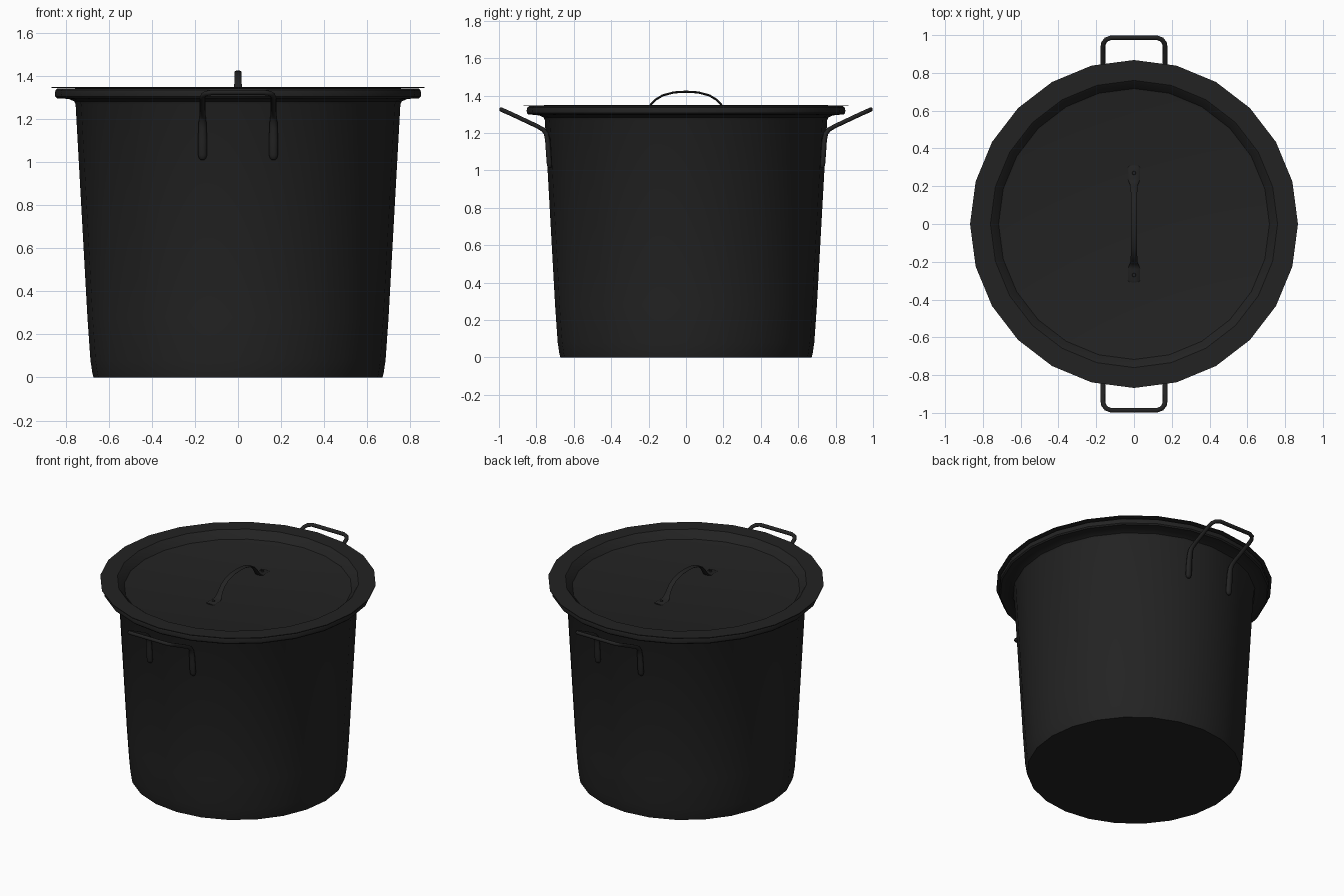
import bpy, bmesh, math
from mathutils import Vector

if "Cube" in bpy.data.objects:
    bpy.data.objects.remove(bpy.data.objects["Cube"])

SIDES = 24


def material(name, v):
    m = bpy.data.materials.new(name)
    m.diffuse_color = (v, v, v, 1)
    m.use_nodes = True
    m.node_tree.nodes["Principled BSDF"].inputs["Base Color"].default_value = m.diffuse_color
    return m


black = material("black_enamel", 0.0165)


def finish(name, bm, angle=35):
    bmesh.ops.recalc_face_normals(bm, faces=bm.faces)
    me = bpy.data.meshes.new(name)
    bm.to_mesh(me)
    bm.free()
    me.materials.append(black)
    ob = bpy.data.objects.new(name, me)
    bpy.context.collection.objects.link(ob)
    bpy.ops.object.select_all(action='DESELECT')
    ob.select_set(True)
    bpy.context.view_layer.objects.active = ob
    bpy.ops.object.shade_smooth_by_angle(angle=math.radians(angle))
    return ob


def bridge(bm, a, b):
    n = len(a)
    for i in range(n):
        j = (i + 1) % n
        bm.faces.new((a[i], a[j], b[j], b[i]))


def lathe(name, profile):
    """Turn an (r, z) profile round z, capping both ends."""
    bm = bmesh.new()
    rings = []
    for r, z in profile:
        rings.append([bm.verts.new((r * math.cos(k * math.tau / SIDES),
                                    r * math.sin(k * math.tau / SIDES), z)) for k in range(SIDES)])
    for a, b in zip(rings, rings[1:]):
        bridge(bm, a, b)
    bm.faces.new(rings[0])
    bm.faces.new(rings[-1])
    return finish(name, bm)


def sweep(name, pts, turn=1, sides=10):
    """Oval section along a path of (position, normal, half width, half thickness)."""
    bm = bmesh.new()
    rings = []
    for i, (p, n, w, t) in enumerate(pts):
        tan = (pts[min(i + 1, len(pts) - 1)][0] - pts[max(i - 1, 0)][0]).normalized()
        side = tan.cross(n).normalized()
        ring = []
        for k in range(sides):
            a = k * math.tau / sides
            c = p + side * (w * math.cos(a)) + n * (t * math.sin(a))
            ring.append(bm.verts.new((c.x * turn, c.y * turn, c.z)))
        rings.append(ring)
    for a, b in zip(rings, rings[1:]):
        bridge(bm, a, b)
    bm.faces.new(rings[0])
    bm.faces.new(rings[-1])
    return finish(name, bm, 60)


# Pot: outer wall, rolled rim, inner wall
lathe("pot_body", [
    (0.672, 0.0), (0.677, 0.02), (0.686, 0.08), (0.70, 0.28), (0.755, 1.27),
    (0.762, 1.284), (0.785, 1.294), (0.825, 1.298), (0.842, 1.298), (0.85, 1.306),
    (0.852, 1.32), (0.848, 1.337), (0.838, 1.344), (0.80, 1.342), (0.765, 1.325),
    (0.745, 1.28), (0.735, 1.20), (0.69, 0.28), (0.672, 0.04), (0.66, 0.02)])

# Lid: thin flange with a sunken centre
lathe("lid", [
    (0.70, 1.288), (0.712, 1.29), (0.748, 1.338), (0.76, 1.346), (0.868, 1.346),
    (0.868, 1.351), (0.76, 1.351), (0.752, 1.345), (0.717, 1.301), (0.705, 1.298)])

# Side handles: (x, y, z, lean outward in degrees, half width, half thickness)
half = [(0.165, 0.728, 1.012, 2, 0.008, 0.006), (0.165, 0.729, 1.018, 2, 0.016, 0.012),
        (0.165, 0.730, 1.035, 3, 0.021, 0.015), (0.165, 0.735, 1.10, 4, 0.021, 0.015),
        (0.165, 0.740, 1.16, 8, 0.019, 0.014), (0.165, 0.748, 1.198, 20, 0.017, 0.013),
        (0.165, 0.764, 1.218, 45, 0.015, 0.013), (0.165, 0.795, 1.236, 62, 0.014, 0.012),
        (0.165, 0.935, 1.302, 64, 0.013, 0.012), (0.161, 0.958, 1.312, 65, 0.013, 0.012),
        (0.148, 0.976, 1.320, 65, 0.013, 0.012), (0.122, 0.986, 1.325, 65, 0.013, 0.012)]
path = half + [(-x, *rest) for x, *rest in reversed(half)]
pts = [(Vector((x, y, z)),
        Vector((0, math.cos(math.radians(a)), -math.sin(math.radians(a)))), w, t)
       for x, y, z, a, w, t in path]
for side, turn in (("back", 1), ("front", -1)):
    sweep(side + "_handle", pts, turn)

# Lid handle: arched strap with flat feet (y, z, half width, half thickness)
half = [(0.308, 1.301, 0.024, 0.004), (0.300, 1.302, 0.031, 0.006), (0.238, 1.303, 0.031, 0.007),
        (0.222, 1.308, 0.027, 0.007), (0.208, 1.322, 0.021, 0.006), (0.192, 1.347, 0.018, 0.006),
        (0.165, 1.377, 0.017, 0.006), (0.125, 1.401, 0.017, 0.006), (0.065, 1.417, 0.017, 0.006)]
path = half + [(0, 1.421, 0.017, 0.006)] + [(-y, *rest) for y, *rest in reversed(half)]
pts = []
for i, (y, z, w, t) in enumerate(path):
    a, b = path[max(i - 1, 0)], path[min(i + 1, len(path) - 1)]
    pts.append((Vector((0, y, z)), Vector((0, a[1] - b[1], b[0] - a[0])).normalized() * -1, w, t))
sweep("lid_handle", pts)

# Rivets in the strap feet
for i, y in enumerate((-0.27, 0.27)):
    bm = bmesh.new()
    bmesh.ops.create_cone(bm, cap_ends=True, segments=12, radius1=0.012, radius2=0.009, depth=0.014)
    bmesh.ops.translate(bm, verts=bm.verts, vec=(0, y, 1.307))
    finish("lid_rivet_%d" % (i + 1), bm)
